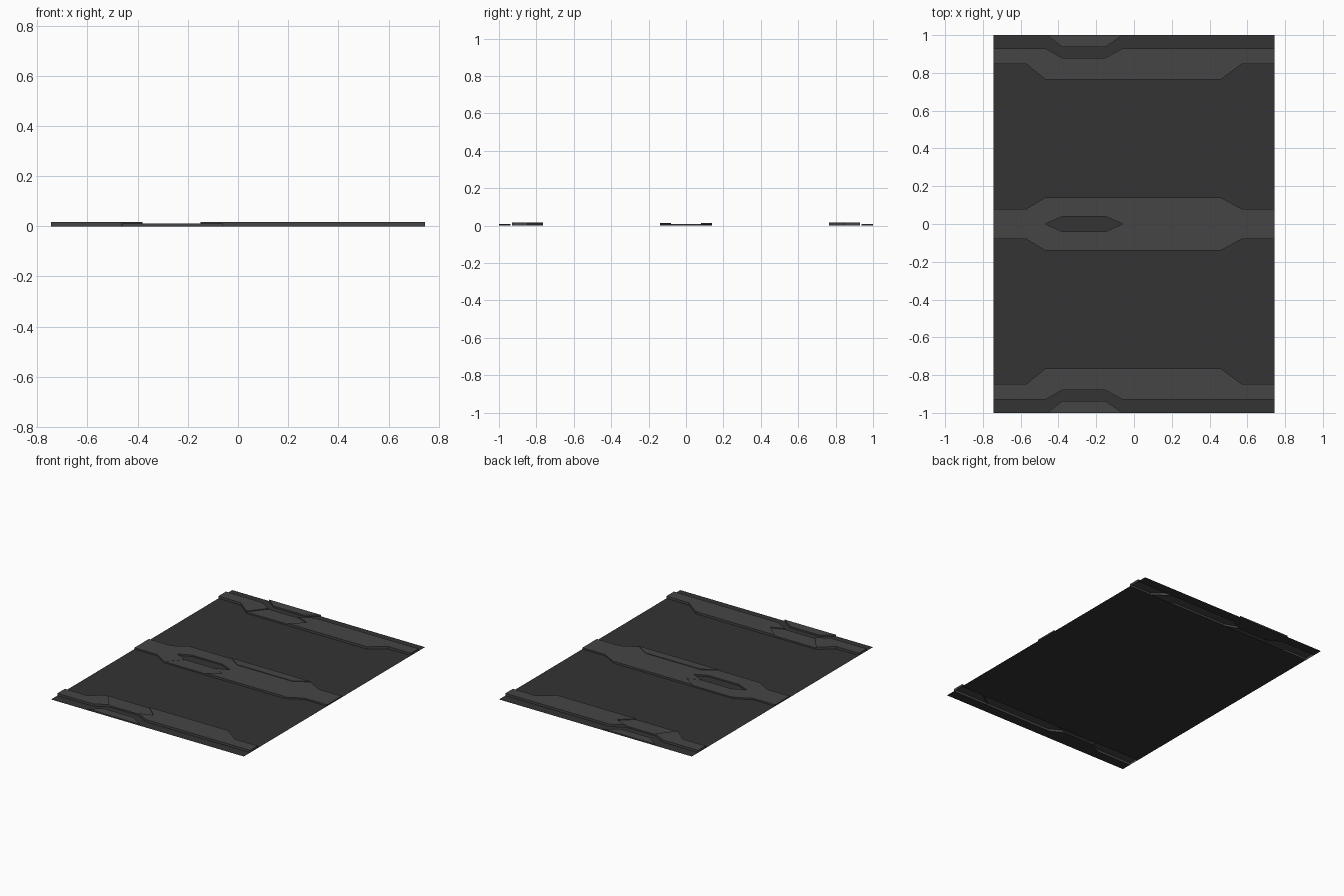
import bpy, bmesh

if "Cube" in bpy.data.objects:
    bpy.data.objects.remove(bpy.data.objects["Cube"])

def material(name, v):
    m = bpy.data.materials.new(name)
    m.diffuse_color = (v, v, v, 1)
    m.use_nodes = True
    m.node_tree.nodes["Principled BSDF"].inputs["Base Color"].default_value = m.diffuse_color
    return m

dark = material("dark_grey", 0.033)
light = material("trim_grey", 0.06)

def plate(name, pts, mat, height=0.0, mirror=True):
    """Flat outline at z = 0, or raised to height with side walls and open underside."""
    area = sum(a[0] * b[1] - b[0] * a[1] for a, b in zip(pts, pts[1:] + pts[:1]))
    if area < 0:
        pts = pts[::-1]
    bm = bmesh.new()
    top = [bm.verts.new((x, y, height)) for x, y in pts]
    bm.faces.new(top)
    if height:
        low = [bm.verts.new((x, y, 0)) for x, y in pts]
        n = len(pts)
        for i in range(n):
            # panels meeting on the mirror line need no wall there
            if mirror and pts[i][1] == 0 and pts[(i + 1) % n][1] == 0:
                continue
            j = (i + 1) % n
            bm.faces.new((low[i], low[j], top[j], top[i]))
    me = bpy.data.meshes.new(name)
    bm.to_mesh(me)
    bm.free()
    me.materials.append(mat)
    ob = bpy.data.objects.new(name, me)
    bpy.context.collection.objects.link(ob)
    if mirror:
        mod = ob.modifiers.new("mirror", 'MIRROR')
        mod.use_axis = (False, True, False)
    return ob

X = 0.745

def trim(name, y0, sign, n, m, w, h, h_low, h_rail):
    """Half of a trim band; n, m, w are offsets from its centre line y0."""
    panels = {
        "left_panel": ([(-X, 0), (-.47, 0), (-.38, n), (-.47, w), (-.57, m), (-X, m)], h),
        "notch_panel": ([(-.38, n), (-.15, n), (-.06, m), (-.15, w), (-.47, w)], h_low),
        "rail_panel": ([(-.06, m), (.37, m), (.46, w), (-.15, w)], h_rail),
        "core_panel": ([(-.15, n), (-.06, 0), (.46, 0), (.57, m), (.46, w), (.37, m), (-.06, m)], h),
        "right_panel": ([(.46, 0), (X, 0), (X, m), (.57, m)], h),
    }
    for part, (pts, z) in panels.items():
        plate(f"{name}_{part}", [(x, y0 + sign * t) for x, t in pts], light, z)

# floor sheet and notched end sheets
plate("floor", [(-X, -.85), (X, -.85), (X, .85), (-X, .85)], dark, mirror=False)
plate("end_floor", [(-X, .93), (-.47, .93), (-.38, .88), (-.15, .88), (-.06, .93),
                    (X, .93), (X, 1), (-X, 1)], dark)

# raised trim bands
trim("centre", 0, 1, .04, .08, .14, .010, .009, .014)
trim("end", .93, -1, .05, .083, .165, .016, .010, .016)

# small outer plates at both ends
plate("outer_panel", [(-.46, 1), (-.38, .937), (-.15, .937), (-.06, 1)], light, .010)
